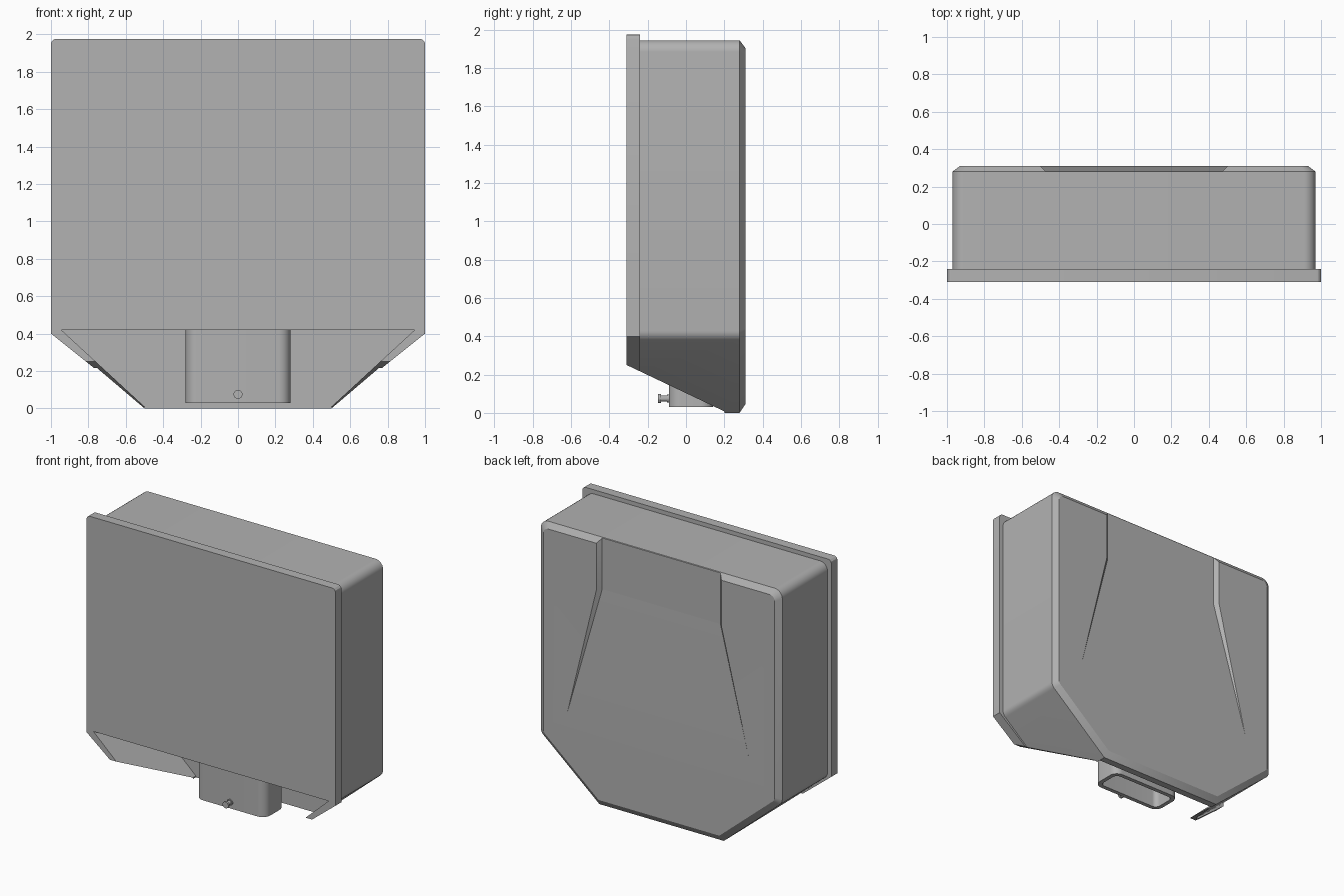
import bpy, bmesh, math
from mathutils import Vector

if "Cube" in bpy.data.objects:
    bpy.data.objects.remove(bpy.data.objects["Cube"])

# Single painted-metal grey
grey = bpy.data.materials.new("light_grey")
grey.use_nodes = True
COLOUR = (0.445, 0.445, 0.445, 1)
grey.diffuse_color = COLOUR
grey.node_tree.nodes["Principled BSDF"].inputs["Base Color"].default_value = COLOUR


def loft(name, rings, smooth=True):
    """Skin a list of equal-length closed rings and cap both ends."""
    bm = bmesh.new()
    loops = [[bm.verts.new(p) for p in ring] for ring in rings]
    n = len(loops[0])
    for a, b in zip(loops, loops[1:]):
        for i in range(n):
            j = (i + 1) % n
            bm.faces.new((a[i], a[j], b[j], b[i]))
    bm.faces.new(loops[0])
    bm.faces.new(loops[-1])
    bmesh.ops.recalc_face_normals(bm, faces=bm.faces)
    mesh = bpy.data.meshes.new(name)
    bm.to_mesh(mesh)
    bm.free()
    mesh.materials.append(grey)
    obj = bpy.data.objects.new(name, mesh)
    bpy.context.collection.objects.link(obj)
    if smooth:
        shade(obj)
    return obj


def shade(obj):
    bpy.ops.object.select_all(action='DESELECT')
    obj.select_set(True)
    bpy.context.view_layer.objects.active = obj
    bpy.ops.object.shade_smooth_by_angle(angle=math.radians(25))


def cut(obj, cutters):
    for c in cutters:
        mod = obj.modifiers.new("cut_" + c.name, 'BOOLEAN')
        mod.operation = 'DIFFERENCE'
        mod.solver = 'EXACT'
        mod.object = c
        bpy.context.view_layer.objects.active = obj
        bpy.ops.object.modifier_apply(modifier=mod.name)
    shade(obj)


def rounded(points, radii, steps=6):
    """Round the corners of a 2D polygon; zero radius keeps a corner sharp."""
    out = []
    pts = [Vector(p) for p in points]
    for i, p in enumerate(pts):
        u = (pts[i - 1] - p).normalized()
        v = (pts[(i + 1) % len(pts)] - p).normalized()
        half = u.angle(v) / 2
        r = radii[i]
        if r == 0:
            out.append(p)
            continue
        a, b = p + u * r / math.tan(half), p + v * r / math.tan(half)
        centre = p + (u + v).normalized() * r / math.sin(half)
        for k in range(steps + 1):
            d = a.lerp(b, k / steps) - centre
            out.append(centre + d.normalized() * r)
    return out


def at_y(ring, y):
    return [(p[0], y, p[1]) for p in ring]


def at_z(ring, z):
    return [(p[0], p[1], z) for p in ring]


def outline(half, foot, bottom, shoulder, top):
    """Box front with tapered lower corners."""
    return [(-foot, bottom), (foot, bottom), (half, shoulder),
            (half, top), (-half, top), (-half, shoulder)]


def rectangle(half, y0, y1, r):
    return rounded([(-half, y0), (half, y0), (half, y1), (-half, y1)], [r] * 4)


# Cutters: lower bay, slanted underside, recess in the back
bay_shape = [(-0.5, -0.1), (0.5, -0.1), (0.5, 0.01),
             (0.945, 0.42), (-0.945, 0.42), (-0.5, 0.01)]
bay = loft("bay_cutter", [at_y(bay_shape, y) for y in (-0.5, 0.23)], False)

slant_shape = [(-0.5, 0.34), (0.2, 0.008), (0.2, -0.3), (-0.5, -0.3)]
slant = loft("slant_cutter", [[(x, y, z) for y, z in slant_shape]
                              for x in (-1.5, 1.5)], False)


def recess_ring(z, half, y):
    lip = half + 0.34 - y
    return at_z([(-half, y), (half, y), (lip, 0.34), (-lip, 0.34)], z)


recess = loft("recess_cutter", [recess_ring(2.1, 0.475, 0.283),
                                recess_ring(1.57, 0.475, 0.283),
                                recess_ring(0.62, 0.735, 0.31)], False)

# Housing with chamfered back edge
side = rounded(outline(0.97, 0.5, 0, 0.4, 1.945), [0, 0, 0.06, 0.06, 0.06, 0.06])
back = rounded(outline(0.93, 0.485, 0.045, 0.422, 1.905), [0, 0, 0.04, 0.04, 0.04, 0.04])
housing = loft("housing", [at_y(side, -0.245), at_y(side, 0.28), at_y(back, 0.31)])
cut(housing, [bay, slant, recess])

# Front lid, slightly larger than the housing
lid_shape = rounded(outline(1.0, 0.5, 0, 0.4, 1.975), [0, 0, 0, 0.025, 0.025, 0], 3)
lid = loft("front_lid", [at_y(lid_shape, -0.31), at_y(lid_shape, -0.24)])
cut(lid, [bay, slant])

for c in (bay, slant, recess):
    c.hide_render = True
    c.hide_viewport = True

# Hollow connector shroud hanging in the bay
outer = rectangle(0.28, -0.09, 0.14, 0.06)
inner = rectangle(0.25, -0.06, 0.11, 0.035)
loft("connector_shroud", [at_z(outer, 0.43), at_z(outer, 0.03),
                          at_z(inner, 0.03), at_z(inner, 0.4)])


# Locking screw on the shroud
def disc(r, y):
    return [(r * math.cos(a), y, 0.075 + r * math.sin(a))
            for a in (math.tau * (k + 0.5) / 12 for k in range(12))]


loft("locking_screw", [disc(0.024, -0.145), disc(0.024, -0.13), disc(0.016, -0.13),
                       disc(0.016, -0.1), disc(0.022, -0.1), disc(0.022, -0.08)])
